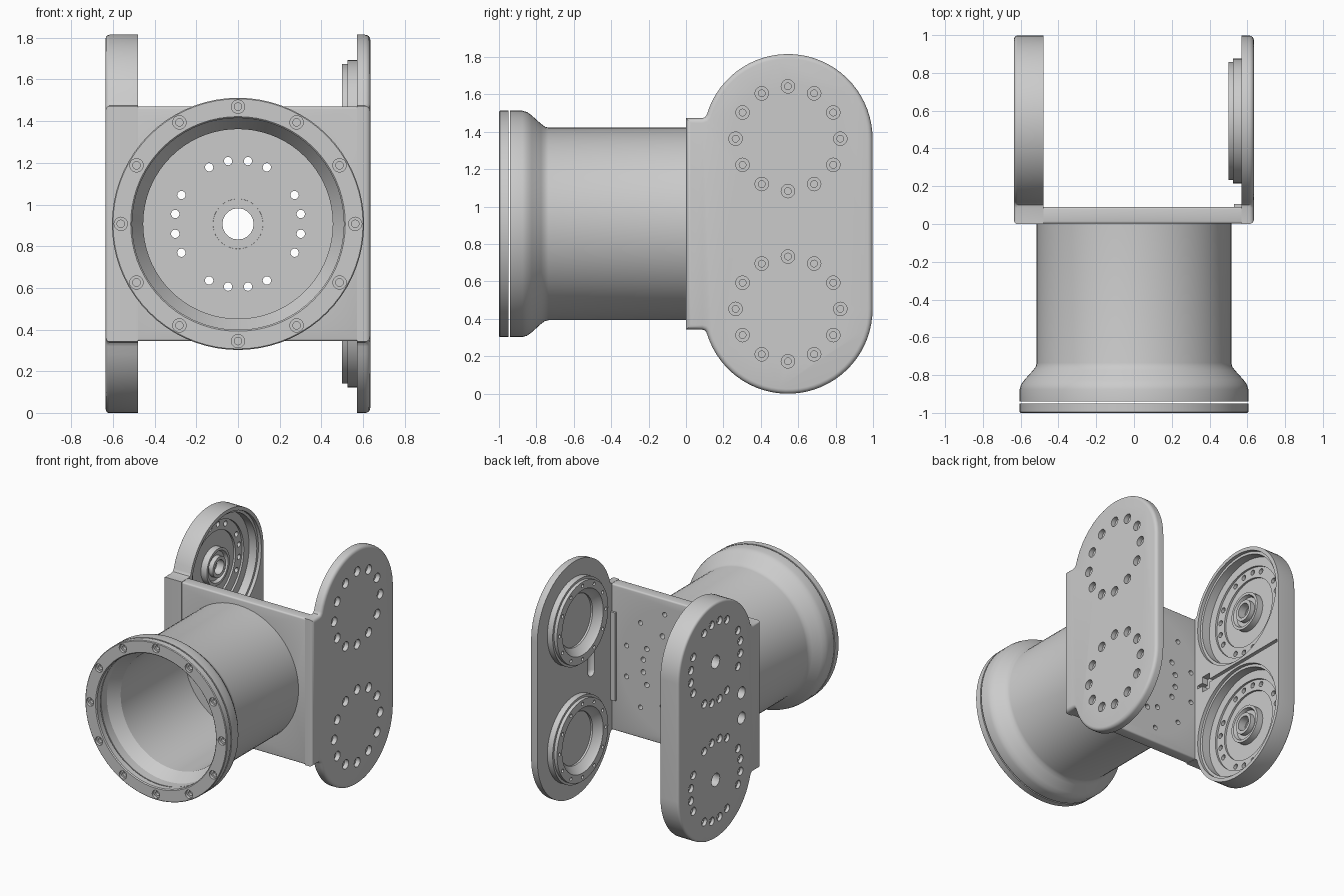
import bpy, bmesh
from math import sin, cos, radians, pi
from mathutils import Matrix, Vector

if "Cube" in bpy.data.objects:
    bpy.data.objects.remove(bpy.data.objects["Cube"])

ZC = 0.907            # tube axis height
ARM_Y = 0.545         # joint centre in y
JOINTS = (0.4525, 1.3625)
R_ARM = 0.4525


def frame(axis, centre):
    """Local z runs along the world axis."""
    if axis == 'X':
        m = Matrix(((0, 0, 1), (1, 0, 0), (0, 1, 0)))
    else:
        m = Matrix(((0, 1, 0), (0, 0, 1), (1, 0, 0)))
    return Matrix.Translation(centre) @ m.to_4x4()


def make(name, bm):
    bmesh.ops.recalc_face_normals(bm, faces=bm.faces[:])
    me = bpy.data.meshes.new(name)
    bm.to_mesh(me)
    bm.free()
    ob = bpy.data.objects.new(name, me)
    bpy.context.collection.objects.link(ob)
    return ob


def lathe(name, profile, axis, centre, n=72):
    """Revolve a closed (radius, position) profile."""
    bm = bmesh.new()
    vs = [bm.verts.new((r, 0, h)) for r, h in profile]
    es = [bm.edges.new((vs[i], vs[(i + 1) % len(vs)])) for i in range(len(vs))]
    bmesh.ops.spin(bm, geom=vs + es, cent=(0, 0, 0), axis=(0, 0, 1),
                   angle=2 * pi, steps=n, use_merge=False)
    bmesh.ops.remove_doubles(bm, verts=bm.verts[:], dist=1e-5)
    bm.transform(frame(axis, centre))
    return make(name, bm)


def pins(axis, spots, r, a, b):
    """Cutter made of separate cylinders from a to b along the axis."""
    bm = bmesh.new()
    for c in spots:
        m = frame(axis, c) @ Matrix.Translation((0, 0, (a + b) / 2))
        bmesh.ops.create_cone(bm, cap_ends=True, segments=20, radius1=r,
                              radius2=r, depth=abs(b - a), matrix=m)
    return make("cutter", bm)


def box(name, lo, hi, bevel=0.0):
    bm = bmesh.new()
    lo, hi = Vector(lo), Vector(hi)
    bmesh.ops.create_cube(bm, size=1, matrix=Matrix.Translation((lo + hi) / 2)
                          @ Matrix.Diagonal((*(hi - lo), 1)))
    if bevel:
        bmesh.ops.bevel(bm, geom=bm.edges[:], offset=bevel, segments=3,
                        profile=0.5, affect='EDGES')
    return make(name, bm)


def cut(ob, cutter):
    mod = ob.modifiers.new("cut", 'BOOLEAN')
    mod.operation, mod.solver, mod.object = 'DIFFERENCE', 'EXACT', cutter
    dg = bpy.context.evaluated_depsgraph_get()
    me = bpy.data.meshes.new_from_object(ob.evaluated_get(dg))
    ob.modifiers.clear()
    ob.data = me
    bpy.data.objects.remove(cutter)


def circle(axis, centre, radius, degs):
    f = frame(axis, centre)
    return [f @ Vector((radius * cos(radians(d)), radius * sin(radians(d)), 0)) for d in degs]


TWELVE = range(0, 360, 30)
SIXTEEN = [q + d for q in range(0, 360, 90) for d in (-27, -9, 9, 27)]
joint_centres = [(0, ARM_Y, z) for z in JOINTS]


def joint_spots(radius, degs):
    return [p for c in joint_centres for p in circle('X', c, radius, degs)]


def arm(name, inner, outer, bevel):
    """Stadium side plate with a tab at the cross plate."""
    top = [(0, 0.565), (0.085, 0.565), (0.1, 0.569), (0.109, 0.58)]
    for i in range(33):
        a = radians(163 * (1 - i / 32))
        top.append((ARM_Y + R_ARM * cos(a), JOINTS[1] - ZC + R_ARM * sin(a)))
    pts = top + [(y, -z) for y, z in reversed(top)]
    bm = bmesh.new()
    f = bm.faces.new([bm.verts.new((inner, y, z + ZC)) for y, z in pts])
    ext = bmesh.ops.extrude_face_region(bm, geom=[f], use_keep_orig=True)
    new = [v for v in ext['geom'] if isinstance(v, bmesh.types.BMVert)]
    bmesh.ops.translate(bm, verts=new, vec=(outer - inner, 0, 0))
    bmesh.ops.recalc_face_normals(bm, faces=bm.faces[:])
    rim = [e for e in bm.edges if all(abs(v.co.x - outer) < 1e-5 for v in e.verts)]
    bmesh.ops.bevel(bm, geom=rim, offset=bevel, segments=4, profile=0.5, affect='EDGES')
    return make(name, bm)


# Tube with flared mouth
axis0 = (0, 0, ZC)
lathe("tube", [(0.605, -0.94), (0.605, -0.875), (0.598, -0.85), (0.58, -0.825),
               (0.535, -0.775), (0.52, -0.755), (0.515, -0.735), (0.515, 0.01),
               (0.455, 0.01), (0.455, -0.78), (0.51, -0.87), (0.51, -0.94)], 'Y', axis0)

# Bolted end ring, separated by a thin gap
ring = lathe("end_ring", [(0.605, -0.95), (0.605, -0.995), (0.6, -1.0), (0.515, -1.0),
                          (0.508, -0.993), (0.508, -0.95)], 'Y', axis0)
ring_spots = circle('Y', axis0, 0.5625, TWELVE)
cut(ring, pins('Y', ring_spots, 0.032, -1.01, -0.978))
cut(ring, pins('Y', ring_spots, 0.018, -1.01, -0.955))

# Cross plate with stepped drive seat and holes
plate = box("cross_plate", (-0.61, 0.002, ZC - 0.563), (0.61, 0.09, ZC + 0.563), 0.012)
cut(plate, lathe("cutter", [(0, -0.02), (0.455, -0.02), (0.455, 0.015), (0.34, 0.015),
                            (0.34, 0.03), (0.26, 0.03), (0.26, 0.045), (0, 0.045)],
                 'Y', axis0))
cut(plate, lathe("cutter", [(0, 0.072), (0.5, 0.072), (0.5, 0.11), (0, 0.11)], 'Y', axis0))
cut(plate, pins('Y', circle('Y', axis0, 0.305, SIXTEEN), 0.02, -0.1, 0.2))
cut(plate, pins('Y', circle('Y', axis0, 0.46, range(15, 375, 30)), 0.018, 0.05, 0.2))
cut(plate, pins('Y', [axis0], 0.075, -0.1, 0.2))
lathe("tube_hub", [(0.14, 0.05), (0.14, 0.0), (0.12, 0.0), (0.115, 0.02), (0.077, 0.02),
                   (0.077, 0.05)], 'Y', axis0)

# Right arm: thin plate with counterbored bolt circles and a cable slot
right = arm("right_arm", 0.57, 0.635, 0.025)
cut(right, pins('X', joint_spots(0.28, TWELVE), 0.036, 0.60, 0.7))
cut(right, pins('X', joint_spots(0.28, TWELVE), 0.018, 0.575, 0.7))
cut(right, box("cutter", (0.5, 0.3, 0.85), (0.605, 0.38, 1.10), 0.035))
box("corner_strip", (0.53, 0.085, 0.58), (0.575, 0.107, 1.26))

# Bearing rings on the right arm
for i, c in enumerate(joint_centres):
    b = lathe(f"bearing_ring_{i}", [(0.33, 0.575), (0.33, 0.525), (0.312, 0.525),
                                    (0.312, 0.5), (0.25, 0.5), (0.24, 0.52),
                                    (0.2, 0.555), (0.2, 0.575)], 'X', c)
    cut(b, pins('X', circle('X', c, 0.282, TWELVE), 0.013, 0.48, 0.53))

# Left arm: thick housing with a stepped pocket at each joint
left = arm("left_arm", -0.48, -0.635, 0.018)
for c in joint_centres:
    cut(left, lathe("cutter", [(0, -0.46), (0.425, -0.46), (0.425, -0.505), (0.405, -0.505),
                               (0.405, -0.57), (0.34, -0.57), (0.34, -0.585), (0.26, -0.585),
                               (0.26, -0.6), (0, -0.6)], 'X', c))
cut(left, pins('X', joint_spots(0.305, SIXTEEN), 0.031, -0.7, -0.61))
cut(left, pins('X', joint_spots(0.305, SIXTEEN), 0.02, -0.7, -0.4))
cut(left, pins('X', joint_centres, 0.05, -0.7, -0.4))
cut(left, pins('X', [(0, 0.23, ZC + s * 0.097) for s in (-1, 1)], 0.045, -0.7, -0.57))
cut(left, box("cutter", (-0.53, 0.12, ZC - 0.012), (-0.4, 0.98, ZC + 0.012)))
cut(left, box("cutter", (-0.53, 0.17, ZC - 0.06), (-0.4, 0.25, ZC + 0.06)))
for i, c in enumerate(joint_centres):
    lathe(f"joint_hub_{i}", [(0.14, -0.605), (0.14, -0.55), (0.12, -0.55), (0.11, -0.575),
                             (0.08, -0.575), (0.08, -0.54), (0.055, -0.54),
                             (0.055, -0.605)], 'X', c)

# Smooth the round surfaces, keep hard edges
bpy.ops.object.select_all(action='DESELECT')
for ob in bpy.context.scene.objects:
    ob.select_set(True)
    bpy.context.view_layer.objects.active = ob
bpy.ops.object.shade_smooth_by_angle(angle=radians(30))
